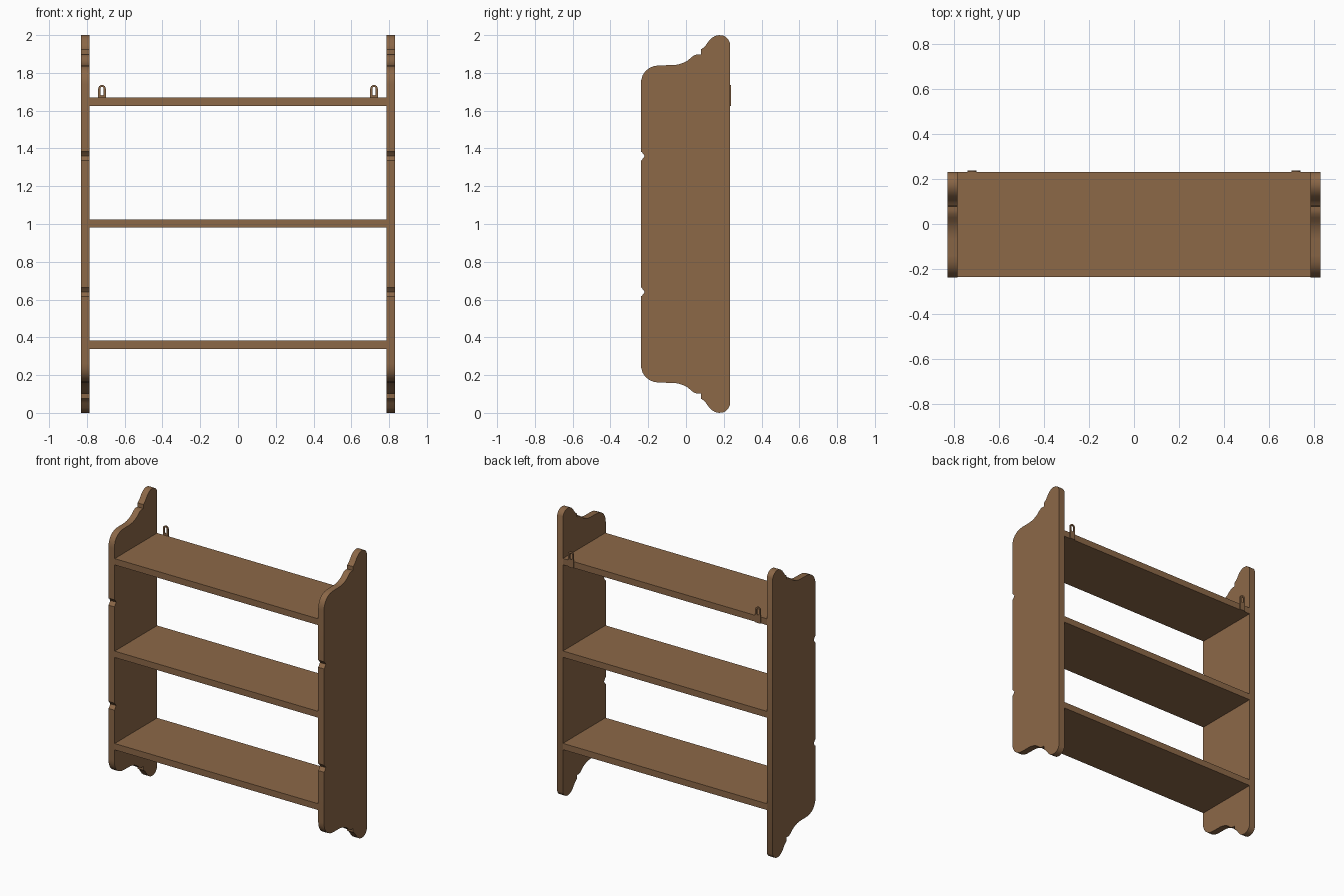
import bpy, bmesh, math

if "Cube" in bpy.data.objects:
    bpy.data.objects.remove(bpy.data.objects["Cube"])

wood = bpy.data.materials.new("brown wood")
wood.diffuse_color = (0.262, 0.138, 0.064, 1)
wood.use_nodes = True
wood.node_tree.nodes["Principled BSDF"].inputs["Base Color"].default_value = wood.diffuse_color


def finish(name, bm):
    bmesh.ops.recalc_face_normals(bm, faces=bm.faces)
    mesh = bpy.data.meshes.new(name)
    bm.to_mesh(mesh)
    bm.free()
    mesh.materials.append(wood)
    ob = bpy.data.objects.new(name, mesh)
    bpy.context.collection.objects.link(ob)
    bpy.ops.object.select_all(action='DESELECT')
    ob.select_set(True)
    bpy.context.view_layer.objects.active = ob
    bpy.ops.object.shade_smooth_by_angle(angle=math.radians(30))
    return ob


def extrude(bm, faces, vec):
    ext = bmesh.ops.extrude_face_region(bm, geom=faces)
    verts = [v for v in ext["geom"] if isinstance(v, bmesh.types.BMVert)]
    bmesh.ops.translate(bm, verts=verts, vec=vec)


# upper half of the side panel outline (y, z), back to front; mirrored about z = 1
upper = [(0.232, 1.96), (0.225, 1.975), (0.214, 1.988), (0.198, 1.997),
         (0.175, 2.0), (0.155, 1.996), (0.138, 1.986), (0.124, 1.973),
         (0.106, 1.948), (0.095, 1.935), (0.08, 1.925), (0.079, 1.898),
         (0.06, 1.898), (0.045, 1.894), (0.028, 1.882), (0.01, 1.866),
         (-0.012, 1.854), (-0.038, 1.845), (-0.065, 1.841), (-0.14, 1.84),
         (-0.17, 1.836), (-0.195, 1.825), (-0.215, 1.809), (-0.229, 1.788),
         (-0.237, 1.763), (-0.239, 1.74), (-0.239, 1.384),
         (-0.231, 1.377), (-0.219, 1.36), (-0.231, 1.343), (-0.239, 1.335)]
outline = upper + [(y, 2 - z) for y, z in reversed(upper)]

for side, x in (("left", -0.83), ("right", 0.785)):
    bm = bmesh.new()
    face = bm.faces.new([bm.verts.new((x, y, z)) for y, z in outline])
    extrude(bm, [face], (0.045, 0, 0))
    finish(side + "_side_panel", bm)

# three shelves between the panels
for name, z in (("bottom", 0.36), ("middle", 1.003), ("top", 1.647)):
    bm = bmesh.new()
    bmesh.ops.create_cube(bm, size=1)
    bmesh.ops.scale(bm, vec=(1.572, 0.467, 0.044), verts=bm.verts)
    bmesh.ops.translate(bm, vec=(0, -0.0015, z), verts=bm.verts)
    finish(name + "_shelf", bm)

# hanging plates with a slot, on the back of the top shelf
N = 24
for side, cx in (("left", -0.72), ("right", 0.72)):
    bm = bmesh.new()
    outer, inner = [], []
    for i in range(N):
        a = 2 * math.pi * i / N
        c, s = math.cos(a), math.sin(a)
        top = s > -1e-6 and i <= N // 2
        oz = 1.716 + 0.02 * s if top else 1.625
        iz = (1.716 if top else 1.69) + 0.009 * s
        outer.append(bm.verts.new((cx + 0.02 * c, 0.231, oz)))
        inner.append(bm.verts.new((cx + 0.009 * c, 0.231, iz)))
    # square lower corners
    outer[N // 2 + 1].co.x = cx - 0.02
    outer[N - 1].co.x = cx + 0.02
    faces = [bm.faces.new((outer[i], outer[(i + 1) % N],
                           inner[(i + 1) % N], inner[i])) for i in range(N)]
    extrude(bm, faces, (0, 0.008, 0))
    finish(side + "_hanger", bm)
